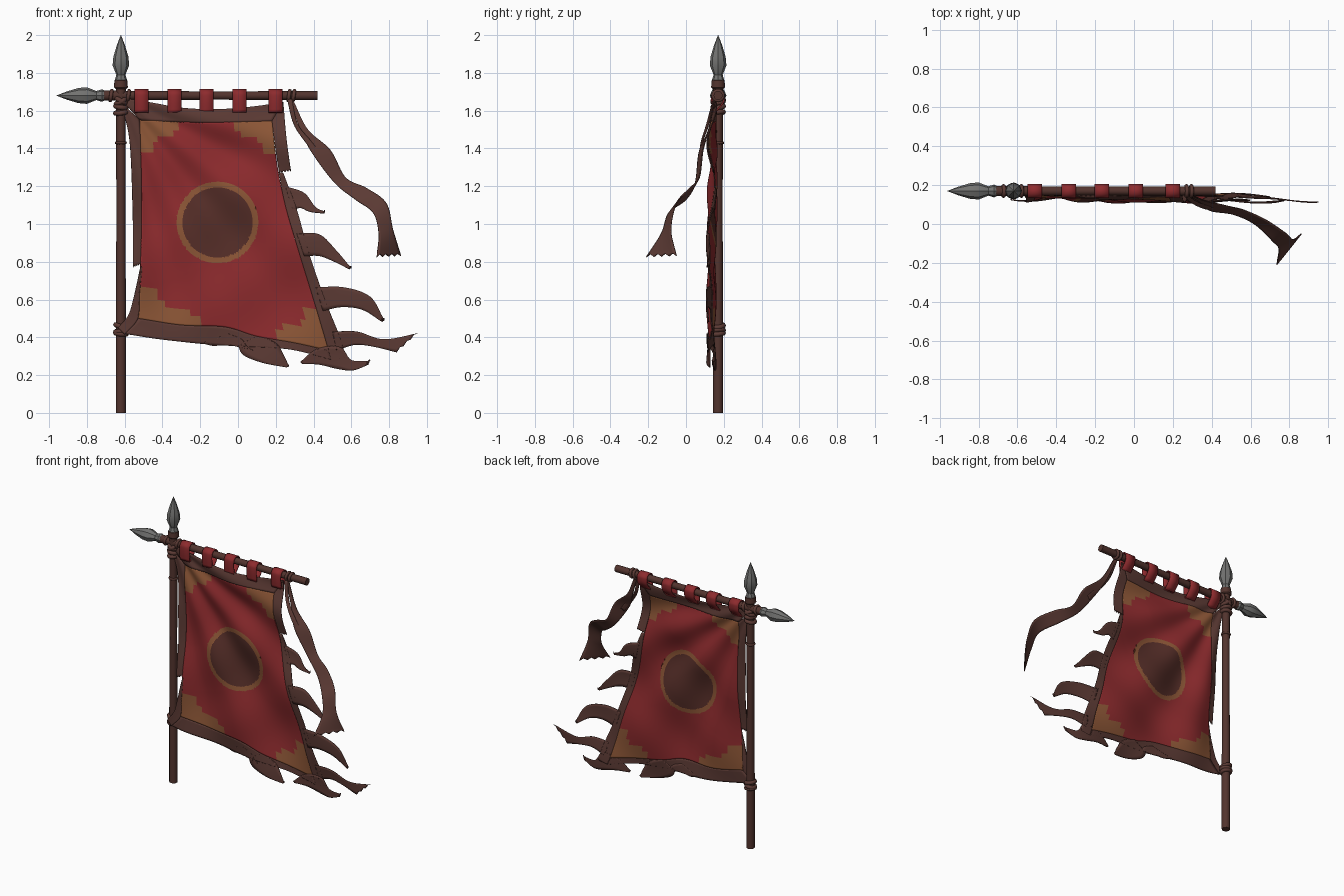
import bpy, bmesh, math
from mathutils import Vector, Matrix

if "Cube" in bpy.data.objects:
    bpy.data.objects.remove(bpy.data.objects["Cube"])

PX, PY, BZ = -0.62, 0.17, 1.68      # pole x, pole y, crossbar height


def mat(name, r, g, b):
    m = bpy.data.materials.new(name)
    m.diffuse_color = (r, g, b, 1)
    m.use_nodes = True
    m.node_tree.nodes["Principled BSDF"].inputs["Base Color"].default_value = m.diffuse_color
    return m


RED = mat("red_cloth", 0.27, 0.024, 0.027)
BROWN = mat("brown_cloth", 0.105, 0.042, 0.034)
GOLD = mat("gold_trim", 0.27, 0.095, 0.038)
DARK = mat("emblem_brown", 0.095, 0.028, 0.022)
WOOD = mat("wood", 0.085, 0.034, 0.027)
STEEL = mat("steel", 0.17, 0.17, 0.165)


def finish(name, bm, mats, thick=0.0, smooth=40):
    bmesh.ops.recalc_face_normals(bm, faces=bm.faces)
    me = bpy.data.meshes.new(name)
    bm.to_mesh(me)
    bm.free()
    for m in mats:
        me.materials.append(m)
    ob = bpy.data.objects.new(name, me)
    bpy.context.collection.objects.link(ob)
    if thick:
        s = ob.modifiers.new("thickness", 'SOLIDIFY')
        s.thickness, s.offset = thick, 0
    if smooth:
        bpy.ops.object.select_all(action='DESELECT')
        ob.select_set(True)
        bpy.context.view_layer.objects.active = ob
        bpy.ops.object.shade_smooth_by_angle(angle=math.radians(smooth))
    return ob


def curve(pts, t):
    """Catmull-Rom point at t in 0..1."""
    pts = [Vector(p) for p in pts]
    n = len(pts) - 1
    i = min(int(t * n), n - 1)
    f = t * n - i
    b, c = pts[i], pts[i + 1]
    a = pts[i - 1] if i else b * 2 - c
    d = pts[i + 2] if i + 2 <= n else c * 2 - b
    return 0.5 * (2 * b + (c - a) * f + (2 * a - 5 * b + 4 * c - d) * f * f
                  + (3 * b - a - 3 * c + d) * f ** 3)


def fold(x, z):
    """Depth of the hanging cloth: folds fan out from the upper tied corner."""
    dx, dz = x - PX, 1.68 - z
    r, th = math.hypot(dx, dz), math.atan2(dz, dx)
    k = min(1, r / 0.7)
    return (0.158 - 0.025 * min(1, r) + 0.019 * k * math.sin(th * 15 + 0.6)
            + 0.006 * k * math.sin(9 * x - 12 * z))


def grid(bm, rows):
    vs = [[bm.verts.new(p) for p in row] for row in rows]
    for i in range(len(vs) - 1):
        for j in range(len(vs[0]) - 1):
            bm.faces.new((vs[i][j], vs[i][j + 1], vs[i + 1][j + 1], vs[i + 1][j]))


def ribbon(name, a, b, material, n=40, m=8, fray=0.0, thick=0.006):
    """Cloth strip between two rails; 2D rails follow the folds."""
    rows = []
    for i in range(n + 1):
        p, q = curve(a, i / n), curve(b, i / n)
        row = []
        for j in range(m + 1):
            v = p.lerp(q, j / m)
            if len(v) == 2:
                v = Vector((v.x, fold(v.x, v.y), v.y))
            if i == n and j % 2:
                v.z += fray
            row.append(v)
        rows.append(row)
    bm = bmesh.new()
    grid(bm, rows)
    return finish(name, bm, [material], thick)


def lathe(name, prof, sides, material, loc, along_x=0, smooth=40):
    """Turned part from (radius, height) pairs; along_x turns it to point to -x."""
    bm = bmesh.new()
    rings = [[bm.verts.new((r * math.cos(2 * math.pi * k / sides),
                            r * math.sin(2 * math.pi * k / sides), h))
              for k in range(sides)] for r, h in prof]
    for a, b in zip(rings, rings[1:]):
        for k in range(sides):
            l = (k + 1) % sides
            bm.faces.new((a[k], a[l], b[l], b[k]))
    bm.faces.new(rings[0])
    bm.faces.new(rings[-1])
    rot = Matrix.Rotation(-math.pi / 2, 4, 'Y') if along_x else Matrix()
    bm.transform(Matrix.Translation(loc) @ rot)
    return finish(name, bm, [material], smooth=smooth)


def ring(name, loc, R, r, rot, material=BROWN):
    bpy.ops.mesh.primitive_torus_add(major_radius=R, minor_radius=r, major_segments=20,
                                     minor_segments=8, location=loc, rotation=rot)
    ob = bpy.context.object
    ob.name = name
    ob.data.materials.append(material)
    bpy.ops.object.shade_smooth()


# Pole, crossbar and spear heads
lathe("pole", [(0.027, 0), (0.027, 0.5), (0.024, 1.0), (0.025, 1.42), (0.026, 1.77)], 12, WOOD, (PX, PY, 0))
lathe("crossbar", [(0.024, -0.42), (0.022, 0.1), (0.024, 0.5), (0.027, 0.72)], 12, WOOD, (0, PY, BZ), 1)
head = [(0.026, 0), (0.033, 0.015), (0.024, 0.045), (0.044, 0.095), (0.040, 0.14), (0.022, 0.20), (0.001, 0.255)]
lathe("top_spear_head", head, 8, STEEL, (PX, PY, 1.745), smooth=25)
lathe("side_spear_head", head, 8, STEEL, (-0.705, PY, BZ), 1, smooth=25)
lathe("pole_collar", [(0.028, 0), (0.037, 0.008), (0.034, 0.045), (0.028, 0.05)], 12, WOOD, (PX, PY, 1.715))

# Rope and cloth bindings
for i, (z, tilt) in enumerate([(1.655, 0.5), (1.65, -0.5), (1.62, 0.15), (1.59, -0.12), (0.46, 0.25),
                               (0.435, -0.2), (0.42, 0.1)]):
    ring(f"pole_binding_{i}", (PX, PY, z), 0.029, 0.013, (0.1, tilt, 0))
ring("pole_band", (PX, PY, 1.43), 0.024, 0.008, (0, 0, 0), WOOD)
for i, x in enumerate([-0.672, -0.58, 0.27, 0.295]):
    ring(f"crossbar_binding_{i}", (x, PY, BZ), 0.026, 0.010, (0, math.pi / 2 + 0.15, 0))

# Red hanging loops over the crossbar
for i, x in enumerate([-0.51, -0.335, -0.165, 0.01, 0.20]):
    path = [(0.143, 1.59), (0.138, 1.64)]
    path += [(PY - 0.032 * math.cos(a * math.pi / 6), BZ + 0.03 * math.sin(a * math.pi / 6)) for a in range(7)]
    path += [(0.195, 1.64), (0.152, 1.59)]
    ribbon(f"hanging_loop_{i}", [(x - 0.038, y, z) for y, z in path],
           [(x + 0.036, y, z) for y, z in path], RED, 30, 2, thick=0.008)

# Red panel edges in front view (x, z)
TOP = [(-0.52, 1.55), (-0.17, 1.538), (0.18, 1.545)]
BOTTOM = [(-0.53, 0.50), (-0.3, 0.465), (-0.07, 0.455), (0.1, 0.405), (0.3, 0.37), (0.48, 0.33)]
LEFT = [(-0.52, 1.55), (-0.51, 1.2), (-0.515, 0.85), (-0.53, 0.50)]
RIGHT = [(0.18, 1.545), (0.205, 1.33), (0.25, 1.1), (0.32, 0.86), (0.40, 0.6), (0.48, 0.33)]
EMB, R_OUT, R_IN = Vector((-0.108, 1.008)), 0.216, 0.186

# Red panel: patch between four edges, with a ringed disc and stepped gold corners
NU, NV = 110, 130
rows = []
for i in range(NV + 1):
    v, row = i / NV, []
    for j in range(NU + 1):
        u = j / NU
        p = (curve(TOP, u) * (1 - v) + curve(BOTTOM, u) * v + curve(LEFT, v) * (1 - u) + curve(RIGHT, v) * u
             - Vector(TOP[0]) * (1 - u) * (1 - v) - Vector(TOP[-1]) * u * (1 - v)
             - Vector(BOTTOM[0]) * (1 - u) * v - Vector(BOTTOM[-1]) * u * v)
        d = p - EMB
        for R in (R_OUT, R_IN):             # snap vertices to the emblem circles
            if abs(d.length - R) < 0.0045:
                p = EMB + d.normalized() * R
        row.append((p.x, fold(p.x, p.y), p.y))
    rows.append(row)
bm = bmesh.new()
grid(bm, rows)
for k, f in enumerate(bm.faces):
    u, v = (k % NU + 0.5) / NU, (k // NU + 0.5) / NV
    a, b = min(u, 1 - u), min(v, 1 - v)
    c = f.calc_center_median()
    d = math.hypot(c.x - EMB.x, c.z - EMB.y)
    if d < R_IN:
        f.material_index = 2
    elif d < R_OUT or any(a < s and b < t for s, t in ((0.29, 0.045), (0.25, 0.08), (0.13, 0.11), (0.09, 0.165))):
        f.material_index = 1
finish("red_panel", bm, [RED, GOLD, DARK], 0.006)

# Brown border around the panel
ribbon("border_top", [(-0.63, 1.67), (-0.47, 1.645), (-0.3, 1.615), (-0.12, 1.607), (0.06, 1.62), (0.24, 1.645)],
       [(-0.52, 1.55), (-0.38, 1.542), (-0.24, 1.537), (-0.1, 1.537), (0.04, 1.54), (0.18, 1.545)], BROWN)
ribbon("border_left", [(-0.625, 1.65), (-0.575, 1.45), (-0.558, 1.1), (-0.555, 0.77)],
       [(-0.52, 1.55), (-0.512, 1.3), (-0.511, 1.0), (-0.515, 0.785)], BROWN, fray=0.008)
ribbon("border_right_upper", [(0.18, 1.545), (0.195, 1.42), (0.218, 1.27)],
       [(0.24, 1.645), (0.257, 1.45), (0.28, 1.28)], BROWN, fray=0.01)
ribbon("border_right_lower", [(0.215, 1.275), (0.25, 1.1), (0.32, 0.86), (0.40, 0.6), (0.48, 0.33), (0.50, 0.28)],
       [(0.24, 1.27), (0.31, 1.08), (0.375, 0.85), (0.46, 0.6), (0.54, 0.4), (0.57, 0.29)], BROWN)
ribbon("border_bottom", BOTTOM,
       [(-0.61, 0.42), (-0.4, 0.388), (-0.15, 0.362), (0.06, 0.35), (0.28, 0.335), (0.5, 0.28)], BROWN)
ribbon("lower_corner_tie", [(-0.515, 0.78), (-0.55, 0.62), (-0.58, 0.52), (-0.635, 0.45)],
       [(-0.508, 0.77), (-0.522, 0.62), (-0.53, 0.5), (-0.6, 0.415)], BROWN)

# Torn strips blowing off the right and bottom edges: upper rail, lower rail
tatters = [
    ([(0.25, 1.2), (0.35, 1.165), (0.41, 1.09), (0.46, 1.065)], [(0.29, 1.07), (0.33, 1.085), (0.38, 1.065), (0.455, 1.055)]),
    ([(0.31, 0.95), (0.43, 0.945), (0.52, 0.86), (0.60, 0.765)], [(0.35, 0.83), (0.43, 0.83), (0.51, 0.80), (0.59, 0.76)]),
    ([(0.41, 0.665), (0.56, 0.665), (0.70, 0.615), (0.775, 0.49)], [(0.45, 0.54), (0.55, 0.56), (0.66, 0.545), (0.765, 0.48)]),
    ([(0.5, 0.43), (0.63, 0.43), (0.77, 0.39), (0.95, 0.42)], [(0.52, 0.33), (0.62, 0.36), (0.72, 0.35), (0.84, 0.32)]),
    ([(0.33, 0.27), (0.42, 0.34), (0.54, 0.35), (0.60, 0.28), (0.70, 0.275)],
     [(0.34, 0.26), (0.43, 0.255), (0.53, 0.232), (0.61, 0.225), (0.69, 0.255)]),
    ([(0.1, 0.41), (0.2, 0.37), (0.24, 0.31), (0.27, 0.245)], [(0.0, 0.355), (0.03, 0.305), (0.13, 0.265), (0.26, 0.24)]),
    ([(-0.05, 0.42), (0.02, 0.39), (0.05, 0.35), (0.08, 0.33)], [(-0.19, 0.37), (-0.13, 0.355), (-0.06, 0.36), (0.02, 0.345)]),
]
for i, (a, b) in enumerate(tatters):
    ribbon(f"torn_strip_{i}", a, b, BROWN, 24, 6, fray=0.012)

# Long streamer tied to the crossbar, curling forward
ribbon("streamer",
       [(0.27, 0.15, 1.66), (0.33, 0.12, 1.5), (0.39, 0.07, 1.38), (0.51, 0.05, 1.22), (0.62, 0.0, 1.13),
        (0.715, -0.09, 1.06), (0.745, -0.13, 0.95), (0.735, -0.21, 0.825)],
       [(0.29, 0.15, 1.66), (0.37, 0.12, 1.5), (0.49, 0.09, 1.39), (0.57, 0.07, 1.245), (0.68, 0.02, 1.19),
        (0.785, -0.05, 1.11), (0.82, -0.08, 0.97), (0.862, -0.05, 0.83)], BROWN, 60, 8, 0.015)
ribbon("streamer_strand",
       [(0.26, 0.145, 1.66), (0.295, 0.11, 1.53), (0.36, 0.08, 1.43), (0.43, 0.07, 1.34)],
       [(0.285, 0.145, 1.66), (0.315, 0.12, 1.53), (0.385, 0.09, 1.44), (0.45, 0.08, 1.36)], BROWN, 24, 4)
